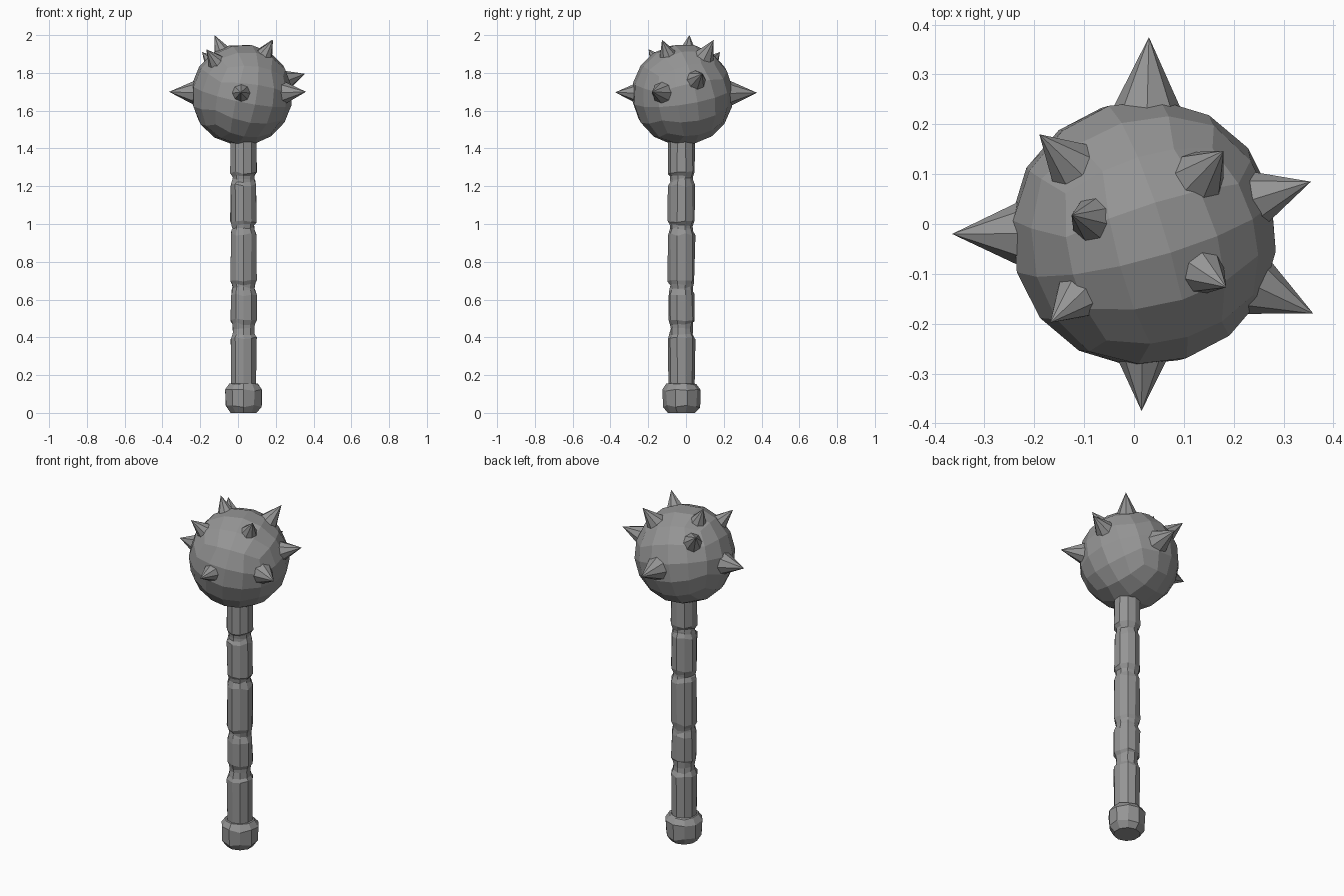
import bpy, bmesh, math, random
from mathutils import Vector, Euler

random.seed(4)
cube = bpy.data.objects.get("Cube")
if cube:
    bpy.data.objects.remove(cube, do_unlink=True)

GREY = (0.3, 0.3, 0.3, 1)
stone = bpy.data.materials.new("grey stone")
stone.use_nodes = True
stone.diffuse_color = GREY
stone.node_tree.nodes["Principled BSDF"].inputs["Base Color"].default_value = GREY

HEAD = Vector((0.02, -0.018, 1.685))
AXIS = Vector((0.029, -0.024, 0))
RADIUS = 0.27


def finish(name, bm):
    bmesh.ops.recalc_face_normals(bm, faces=bm.faces)
    mesh = bpy.data.meshes.new(name)
    bm.to_mesh(mesh)
    bm.free()
    mesh.materials.append(stone)
    obj = bpy.data.objects.new(name, mesh)
    bpy.context.collection.objects.link(obj)
    return obj


def lathe(name, rings, sides):
    """Closed turned shape; each ring is (radius, height, roughness)."""
    bm = bmesh.new()
    loops = []
    for radius, z, rough in rings:
        loop = []
        for i in range(sides):
            a = math.tau * (i + 0.5) / sides
            r = radius + random.uniform(-rough, rough) * 0.5
            h = z + random.uniform(-rough, rough)
            loop.append(bm.verts.new(AXIS + Vector((r * math.cos(a), r * math.sin(a), h))))
        loops.append(loop)
    for low, high in zip(loops, loops[1:]):
        for i in range(sides):
            j = (i + 1) % sides
            bm.faces.new((low[i], low[j], high[j], high[i]))
    bm.faces.new(loops[0][::-1])
    bm.faces.new(loops[-1])
    return finish(name, bm)


# Shaft: one rod with chipped grooves between its segments
rings = [(0.069, 0.1, 0)]
for low, high in ((0.41, 0.48), (0.64, 0.69), (0.96, 1.0), (1.22, 1.26)):
    mid = (low + high) / 2
    rings += [(0.071, low - 0.015, 0.008), (0.062, low + 0.008, 0.008),
              (0.059, mid, 0.006),
              (0.062, high - 0.008, 0.008), (0.071, high + 0.012, 0.008)]
rings.append((0.071, 1.46, 0))
lathe("shaft", rings, 10)

# Pommel: rounded, roughly hewn cap at the foot
lathe("pommel", [(0.072, 0, 0), (0.098, 0.035, 0.008), (0.103, 0.12, 0.005),
                 (0.08, 0.152, 0.004), (0.068, 0.155, 0)], 10)

# Head: faceted ball from a subdivided cube pushed onto a sphere
bm = bmesh.new()
bmesh.ops.create_cube(bm, size=2)
bmesh.ops.subdivide_edges(bm, edges=bm.edges[:], cuts=3, use_grid_fill=True)
turn = Euler((0.2, 0.15, 0.3)).to_matrix()
for v in bm.verts:
    even = Vector([math.tan(c * math.pi / 4) for c in v.co])
    v.co = HEAD + turn @ even.normalized() * RADIUS
finish("head", bm)

# Spikes: eight-sided cones pointing out of the head, placed by tip
tips = {
    "back": (0.03, 0.375, 1.695), "front": (0.015, -0.375, 1.697),
    "right": (-0.365, -0.02, 1.7), "left_back": (0.355, 0.085, 1.795),
    "left_front": (0.36, -0.18, 1.7), "top": (-0.125, 0.018, 2.0),
    "upper_left_back": (0.18, 0.147, 1.975), "upper_right_front": (-0.168, -0.198, 1.925),
    "upper_left_front": (0.185, -0.127, 1.975), "upper_right_back": (-0.19, 0.18, 1.91),
}
for place, tip in tips.items():
    out = Vector(tip) - HEAD
    base = 0.235
    height = out.length - base
    bm = bmesh.new()
    bmesh.ops.create_cone(bm, cap_ends=True, segments=8, radius1=0.47 * height + 0.001,
                          radius2=0, depth=height)
    bmesh.ops.remove_doubles(bm, verts=bm.verts, dist=0.0001)
    rot = out.to_track_quat('Z', 'Y')
    for v in bm.verts:
        v.co = HEAD + rot @ (v.co + Vector((0, 0, base + height / 2)))
    finish("spike_" + place, bm)
